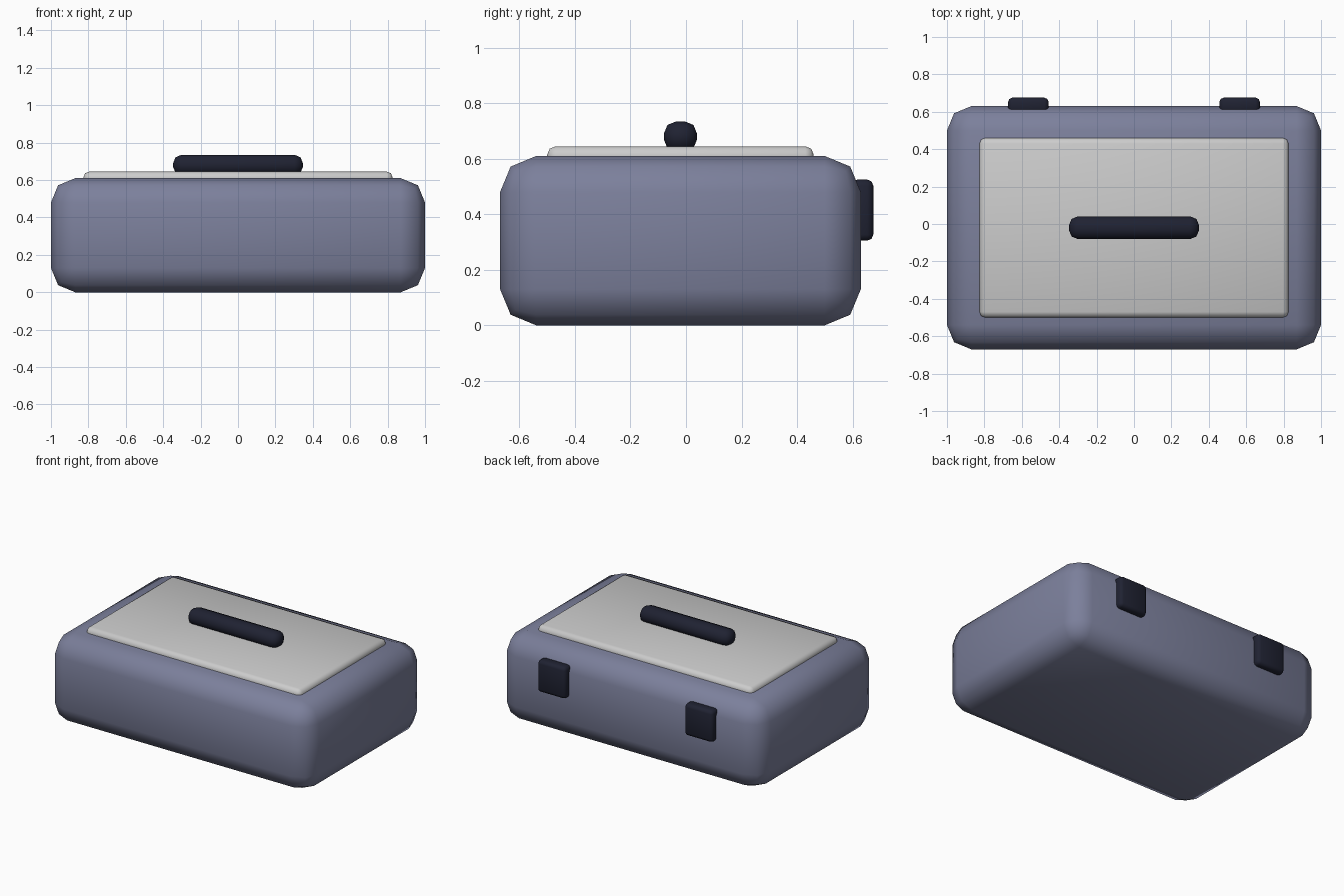
import bpy
import math

if "Cube" in bpy.data.objects:
    bpy.data.objects.remove(bpy.data.objects["Cube"])


def material(name, rgb):
    m = bpy.data.materials.new(name)
    m.diffuse_color = (*rgb, 1.0)
    m.use_nodes = True
    m.node_tree.nodes["Principled BSDF"].inputs["Base Color"].default_value = m.diffuse_color
    return m


blue = material("slate_blue", (0.20, 0.215, 0.33))
dark = material("dark_navy", (0.014, 0.016, 0.032))


def rounded_box(name, lo, hi, bevel, mat=None):
    """Bevelled box spanning the corners lo to hi."""
    centre = [(a + b) / 2 for a, b in zip(lo, hi)]
    bpy.ops.mesh.primitive_cube_add(size=1, location=centre)
    ob = bpy.context.object
    ob.name = name
    ob.scale = [b - a for a, b in zip(lo, hi)]
    bpy.ops.object.transform_apply(location=False, rotation=False, scale=True)
    mod = ob.modifiers.new("bevel", 'BEVEL')
    mod.width = bevel
    mod.segments = 2
    bpy.ops.object.modifier_apply(modifier=mod.name)
    bpy.ops.object.shade_smooth_by_angle(angle=math.radians(50))
    if mat:
        ob.data.materials.append(mat)
    return ob


# Main case
rounded_box("case_body", (-1, -0.67, 0), (1, 0.63, 0.61), 0.13, blue)

# Raised lid panel
rounded_box("lid_panel", (-0.826, -0.50, 0.575), (0.826, 0.46, 0.645), 0.03)

# Grip on the lid
rounded_box("handle", (-0.347, -0.08, 0.625), (0.347, 0.04, 0.735), 0.045, dark)

# Pair of hinges on the back
for side, x in (("left", -0.565), ("right", 0.565)):
    rounded_box(side + "_hinge", (x - 0.108, 0.595, 0.305),
                (x + 0.108, 0.675, 0.525), 0.022, dark)
